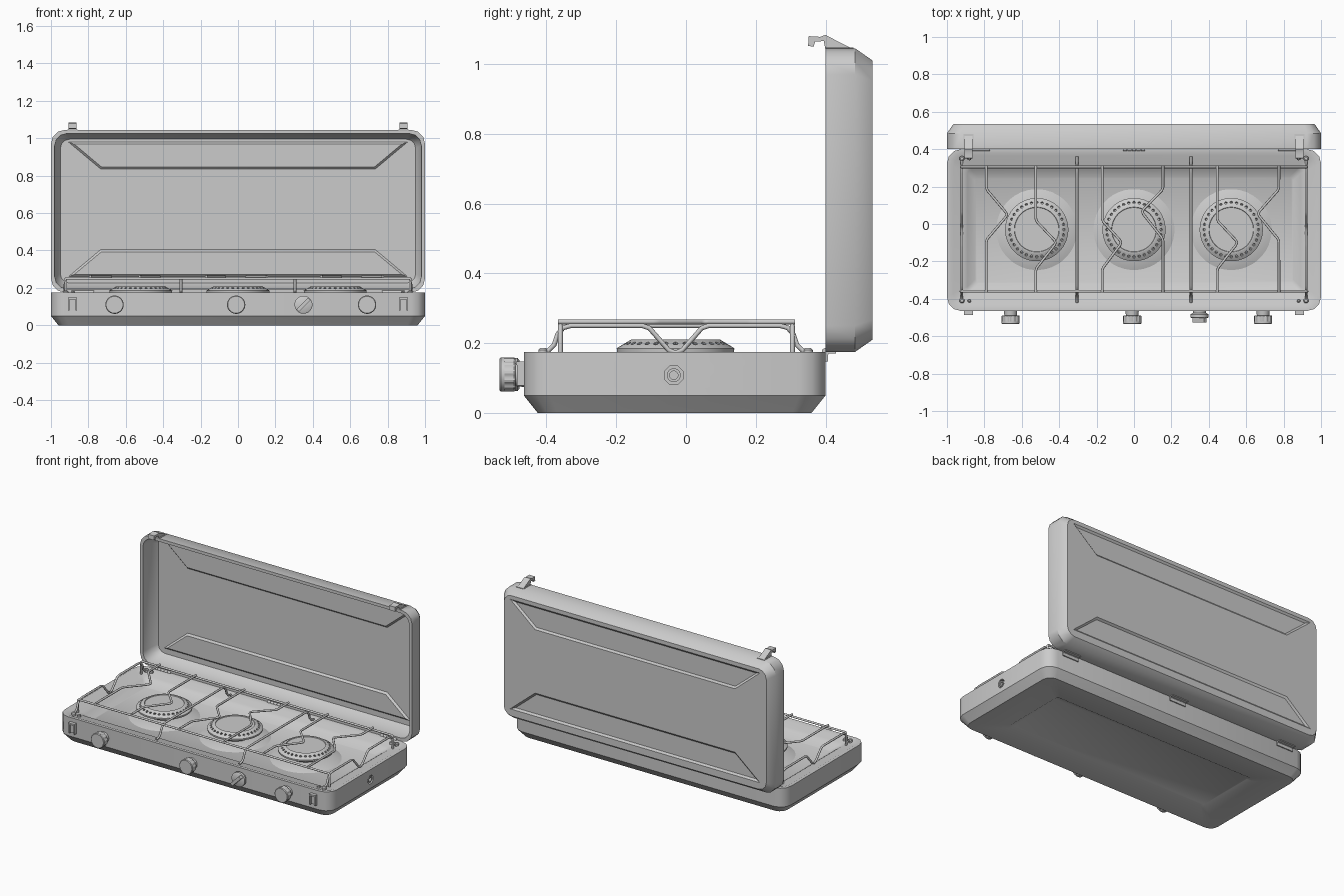
import bpy, bmesh, math
from mathutils import Vector, Matrix

if "Cube" in bpy.data.objects:
    bpy.data.objects.remove(bpy.data.objects["Cube"])

def finish(name, bm, angle=35):
    bmesh.ops.recalc_face_normals(bm, faces=bm.faces)
    me = bpy.data.meshes.new(name)
    bm.to_mesh(me)
    bm.free()
    me.shade_smooth()
    me.set_sharp_from_angle(angle=math.radians(angle))
    ob = bpy.data.objects.new(name, me)
    bpy.context.collection.objects.link(ob)
    return ob

def loft(name, loops, angle=35):
    """Closed solid through a list of equal-length point loops."""
    bm = bmesh.new()
    rows = [[bm.verts.new(p) for p in lp] for lp in loops]
    n = len(rows[0])
    for a, b in zip(rows, rows[1:]):
        for i in range(n):
            j = (i + 1) % n
            bm.faces.new((a[i], a[j], b[j], b[i]))
    bm.faces.new(rows[0])
    bm.faces.new(rows[-1])
    return finish(name, bm, angle)

def rrect(hx, hy, r, seg=3):
    pts = []
    for k, (sx, sy) in enumerate(((1, 1), (-1, 1), (-1, -1), (1, -1))):
        for i in range(seg + 1):
            a = math.pi / 2 * (k + i / seg)
            pts.append((sx * (hx - r) + r * math.cos(a), sy * (hy - r) + r * math.sin(a)))
    return pts

def lathe(name, profile, loc, axis='z', n=32, flute=0.0, angle=35):
    """Profile of (radius, height) turned about z, or about -y / +x."""
    M = {'z': Matrix(), 'y': Matrix.Rotation(math.pi / 2, 4, 'X'),
         'x': Matrix.Rotation(math.pi / 2, 4, 'Y')}[axis]
    M = Matrix.Translation(loc) @ M
    loops = [[M @ Vector(((r - flute * (i // 2 % 2)) * math.cos(2 * math.pi * (i + .5) / n),
                          (r - flute * (i // 2 % 2)) * math.sin(2 * math.pi * (i + .5) / n), h))
              for i in range(n)] for r, h in profile]
    return loft(name, loops, angle)

def box(name, c, s, rot=None):
    bm = bmesh.new()
    M = Matrix.Translation(c) @ (rot or Matrix()) @ Matrix.Diagonal((*s, 1))
    bmesh.ops.create_cube(bm, size=1, matrix=M)
    return finish(name, bm)

def cut(ob, cutter):
    m = ob.modifiers.new("cut", 'BOOLEAN')
    m.operation, m.solver, m.object = 'DIFFERENCE', 'EXACT', cutter
    dg = bpy.context.evaluated_depsgraph_get()
    me = bpy.data.meshes.new_from_object(ob.evaluated_get(dg))
    ob.modifiers.clear()
    ob.data = me
    me.set_sharp_from_angle(angle=math.radians(35))
    bpy.data.objects.remove(cutter)

def wire(name, pts, r=.007):
    cu = bpy.data.curves.new(name, 'CURVE')
    cu.dimensions, cu.bevel_depth, cu.bevel_resolution, cu.use_fill_caps = '3D', r, 2, True
    sp = cu.splines.new('POLY')
    sp.points.add(len(pts) - 1)
    for p, q in zip(sp.points, pts):
        p.co = (*q, 1)
    ob = bpy.data.objects.new(name, cu)
    bpy.context.collection.objects.link(ob)
    return ob

# Base tub: underside recess, chamfer, walls, rim and sunken tray
CY = -.0325
def base_loop(hx, hy, r, z):
    return [(x, y + CY, z) for x, y in rrect(hx, hy, r)]
def inset(d, z):
    return base_loop(1 - d, .4325 - d, max(.075 - d * .5, .02), z)
base = loft("base_tub", [base_loop(.74, .21, .02, .012), base_loop(.76, .23, .02, 0),
                         inset(.04, 0), inset(0, .05), inset(0, .175), inset(.02, .175),
                         inset(.035, .168), inset(.09, .162), inset(.11, .15), inset(.15, .12)])

# Gas inlet in the right side
cut(base, lathe("inlet_cutter", [(.029, -.02), (.029, .03)], (.995, -.035, .108), 'x', 8))
lathe("gas_inlet", [(.02, -.03), (.02, -.004), (.012, -.004), (.012, -.02)],
      (1, -.035, .108), 'x', 16)

# Lid: open shell standing upright at the back
def lid_loop(d, y):
    return [(x, y, z + .61) for x, z in rrect(1 - d, .435 - d, .075 - d * .5)]
lid = loft("lid", [lid_loop(.035, .535), lid_loop(0, .485), lid_loop(0, .4),
                   lid_loop(.02, .4), lid_loop(.022, .475), lid_loop(.05, .52)])

# Pressed trapezoid panels, sunk on the outside and raised on the inside
def trapezoid(name, y0, y1, flip):
    def lp(a, za, b, zb, y):
        return [(x, y, 1.24 - z if flip else z) for x, z in ((-a, za), (a, za), (b, zb), (-b, zb))]
    return loft(name, [lp(.92, .985, .735, .83, y0), lp(.875, .968, .73, .847, y1)])
for flip in (False, True):
    cut(lid, trapezoid("panel_cutter", .5355, .522, flip))
    trapezoid("lid_panel_bottom" if flip else "lid_panel_top", .525, .508, flip)

# Latch hooks on the lid and catches on the base
hook = [(.495, 1.035), (.41, 1.078), (.4, 1.084), (.385, 1.078), (.352, 1.08), (.35, 1.052),
        (.366, 1.05), (.37, 1.064), (.395, 1.066), (.4, 1.04)]
for s in (-1, 1):
    x = s * .885
    loft("latch_hook", [[(x + d, y, z) for y, z in hook] for d in (-.022, .022)])
    box("latch_strap", (x, .44, 1.044), (.055, .08, .008))
    for d in (-1, 1):
        box("catch_side", (x + d * .019, -.472, .113), (.008, .026, .07))
    box("catch_top", (x, -.474, .143), (.046, .026, .01))
    box("catch_plate", (x, -.467, .11), (.03, .01, .06))

# Hinges with knuckles and leaves
for x in (-.83, 0, .83):
    for k in range(-2, 3):
        lathe("hinge_knuckle", [(.011, -.011), (.011, .011)], (x + k * .024, .4, .175), 'x', 12)
    box("hinge_leaf_base", (x, .403, .162), (.12, .008, .03))
    box("hinge_leaf_lid", (x, .415, .173), (.12, .03, .006))

# Burners: dished mount, stem and perforated cap
for bx in (-.52, 0, .52):
    loc = (bx, -.03, 0)
    lathe("burner_mount", [(.23, .115), (.2, .126), (.14, .14), (.1, .142)], loc, n=40)
    lathe("burner_stem", [(.1, .13), (.13, .177)], loc, n=32)
    cap = lathe("burner_cap", [(.13, .172), (.168, .174), (.169, .185), (.163, .189), (.128, .21),
                               (.12, .21), (.118, .206), (.02, .206)], loc, n=48)
    bm = bmesh.new()
    for i in range(32):
        M = (Matrix.Translation(loc) @ Matrix.Rotation(2 * math.pi * i / 32, 4, 'Z')
             @ Matrix.Translation((.146, 0, .1995)) @ Matrix.Rotation(math.radians(31), 4, 'Y'))
        bmesh.ops.create_cone(bm, cap_ends=True, segments=8, radius1=.0075, radius2=.0075,
                              depth=.024, matrix=M)
    cut(cap, finish("hole_cutter", bm))

# Grate: long rails, end wires with a dip, arched middle wires
for y in (-.36, .305):
    wire("grate_rail", [(-.925, y, .165), (-.925, y, .243), (-.918, y, .25),
                        (.918, y, .25), (.925, y, .243), (.925, y, .165)])
left = [(-.42, .172), (-.395, .178), (-.378, .195), (-.368, .225), (-.352, .244), (-.33, .25)]
dip = [(-.125, .25), (-.105, .243), (-.05, .18), (-.03, .172)]
def mirrored(half):
    return half + [(-.06 - y, z) for y, z in reversed(half)]
for s in (-1, 1):
    wire("grate_end", [(s * .92, y, z) for y, z in mirrored(left + dip)])
    wire("grate_arch", [(s * .305, y, z) for y, z in mirrored(left)])
    # foot clips on the rim
    for y in (-.41, .35):
        lathe("foot_clip", [(.014, .16), (.014, .18), (.008, .186)], (s * .92, y, 0), n=12)
        lathe("rim_screw", [(.01, .16), (.01, .178), (.005, .182)], (s * .88, y, 0), n=12)

# Zigzag pan supports: (x, sideways kick, y of start, tip, end)
for x, d, ya, yb, yc in ((-.79, .11, .187, .05, -.086), (-.525, .105, .02, -.1, -.24),
                         (-.17, .1, .02, -.1, -.24), (.155, -.11, .187, .065, -.08),
                         (.445, .105, .02, -.1, -.24), (.775, -.11, .187, .055, -.086)):
    wire("pan_support", [(x, .312, .261), (x, ya + .01, .261), (x + d * .06, ya - .008, .261),
                         (x + d * .95, yb + .013, .261), (x + d, yb, .261),
                         (x + d * .95, yb - .013, .261), (x + d * .06, yc + .008, .261),
                         (x, yc - .01, .261), (x, -.367, .261)])

# Control knobs on the front, one with a turning bar
for kx in (-.66, -.01, .35, .69):
    loc = (kx, -.465, .11)
    lathe("knob_stem", [(.037, -.01), (.033, .03)], loc, 'y', 24)
    if kx == .35:
        lathe("bar_knob", [(.04, .012), (.048, .018), (.048, .034), (.042, .038)], loc, 'y', 32)
        box("knob_bar", (kx, -.51, .11), (.088, .034, .02), Matrix.Rotation(math.radians(-45), 4, 'Y'))
    else:
        lathe("knob", [(.046, .024), (.049, .028), (.049, .058)], loc, 'y', 48, .003, 20)
        lathe("knob_face", [(.049, .056), (.049, .066), (.045, .07)], loc, 'y', 32)
